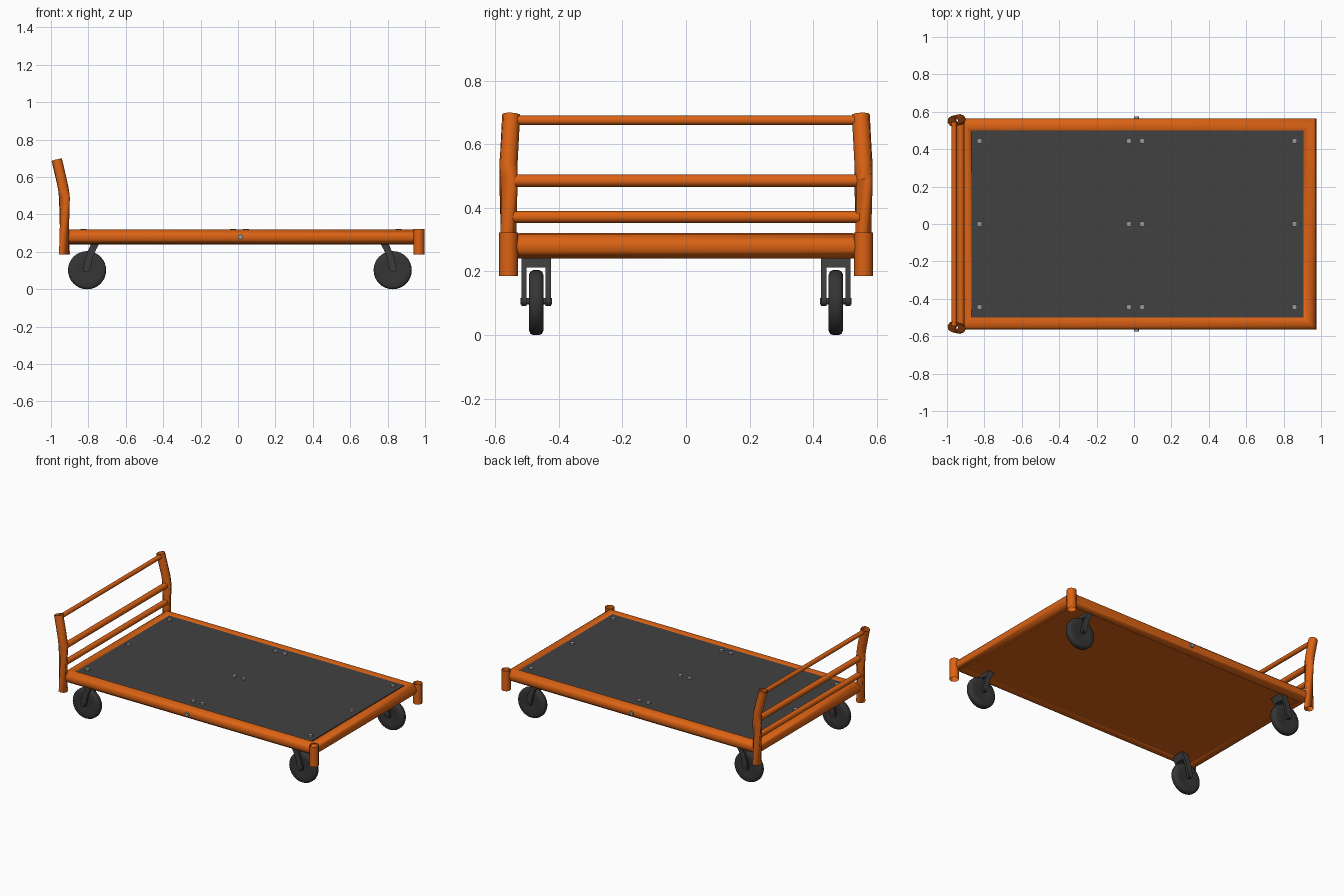
import bpy, bmesh, math
from mathutils import Vector

cube = bpy.data.objects.get("Cube")
if cube:
    bpy.data.objects.remove(cube)


def material(name, rgb):
    m = bpy.data.materials.new(name)
    m.use_nodes = True
    m.diffuse_color = (*rgb, 1)
    m.node_tree.nodes["Principled BSDF"].inputs["Base Color"].default_value = (*rgb, 1)
    return m


ORANGE = material("orange paint", (0.72, 0.125, 0.007))
DECK = material("dark grey deck", (0.053, 0.053, 0.053))
RUBBER = material("black rubber", (0.036, 0.036, 0.036))
FORK = material("charcoal metal", (0.045, 0.045, 0.045))
STEEL = material("grey steel", (0.32, 0.32, 0.32))


def finish(name, bm, mat, smooth=True, fix=True):
    if fix:
        bmesh.ops.recalc_face_normals(bm, faces=bm.faces)
    me = bpy.data.meshes.new(name)
    bm.to_mesh(me)
    bm.free()
    ob = bpy.data.objects.new(name, me)
    bpy.context.collection.objects.link(ob)
    me.materials.append(mat)
    if smooth:
        bpy.ops.object.select_all(action='DESELECT')
        ob.select_set(True)
        bpy.context.view_layer.objects.active = ob
        bpy.ops.object.shade_smooth_by_angle(angle=math.radians(50))
    return ob


def skin(bm, rings, closed=False):
    """Bridge successive rings of vertices with quads."""
    n = len(rings[0])
    pairs = list(zip(rings, rings[1:]))
    if closed:
        pairs.append((rings[-1], rings[0]))
    for a, b in pairs:
        for i in range(n):
            j = (i + 1) % n
            bm.faces.new((a[i], a[j], b[j], b[i]))


def tube(name, path, r, mat, sides=12, caps=True):
    path = [Vector(p) for p in path]
    bm = bmesh.new()
    rings = []
    for i, p in enumerate(path):
        t = path[min(i + 1, len(path) - 1)] - path[max(i - 1, 0)]
        q = t.to_track_quat('Z', 'Y')
        rings.append([bm.verts.new(p + q @ Vector((r * math.cos(a), r * math.sin(a), 0)))
                      for a in (2 * math.pi * k / sides for k in range(sides))])
    skin(bm, rings)
    if caps:
        bm.faces.new(rings[0])
        bm.faces.new(rings[-1])
    return finish(name, bm, mat)


def box(name, lo, hi, mat):
    bm = bmesh.new()
    bmesh.ops.create_cube(bm, size=1)
    for v in bm.verts:
        v.co = [(a + b) / 2 + c * (b - a) for a, b, c in zip(lo, hi, v.co)]
    return finish(name, bm, mat, smooth=False)


def prism(name, outline, y0, y1, mat):
    """Extrude an x-z outline along y."""
    bm = bmesh.new()
    rings = [[bm.verts.new((x, y, z)) for x, z in outline] for y in (y0, y1)]
    skin(bm, rings)
    for ring in rings:
        bm.faces.new(ring)
    return finish(name, bm, mat)


def wheel(name, x, y, z, profile, mat, sides=32):
    """Revolve a (radius, offset) profile around the y axis."""
    bm = bmesh.new()
    rings = [[bm.verts.new((x + r * math.cos(a), y + w, z + r * math.sin(a)))
              for a in (2 * math.pi * k / sides for k in range(sides))]
             for r, w in profile]
    skin(bm, rings)
    for ring in (rings[0], rings[-1]):
        bm.faces.new(ring)
    return finish(name, bm, mat)


# Mitred round-tube frame
FX, FY, FZ, FR, MID = 0.9175, 0.525, 0.28, 0.04, 0.0175
bm = bmesh.new()
angles = [2 * math.pi * k / 16 for k in range(16)]
frame = [[bm.verts.new((MID + sx * (FX + FR * math.cos(a)),
                        sy * (FY + FR * math.cos(a)), FZ + FR * math.sin(a)))
          for a in angles]
         for sx, sy in ((1, 1), (-1, 1), (-1, -1), (1, -1))]
skin(bm, frame, closed=True)
finish("frame", bm, ORANGE)

# Deck and painted under-panel
box("deck", (-0.87, -0.5, 0.29), (0.905, 0.5, 0.311), DECK)
box("under_panel", (-0.9, -0.525, 0.25), (0.935, 0.525, 0.29), ORANGE)

# Open corner posts and bent handle posts
for s, side in ((1, "back"), (-1, "front")):
    y = 0.558 * s
    tube("short_post_" + side, [(0.967, y, 0.185), (0.967, y, 0.322)],
         0.03, ORANGE, 8, caps=False)
    tube("handle_post_" + side,
         [(-0.928, y, 0.185), (-0.928, y, 0.49), (-0.934, y, 0.54),
          (-0.944, y * 0.995, 0.585), (-0.969, y * 0.985, 0.693)],
         0.029, ORANGE, 8, caps=False)

# Handle cross bars
for name, x, z, r in (("top_bar", -0.962, 0.675, 0.015),
                      ("middle_bar", -0.927, 0.485, 0.02),
                      ("lower_bar", -0.927, 0.371, 0.019)):
    tube(name, [(x, -0.545, z), (x, 0.545, z)], r, ORANGE)

# Deck bolts and side bolts
for x in (-0.826, -0.027, 0.043, 0.858):
    for y in (-0.444, 0, 0.444):
        tube("deck_bolt", [(x, y, 0.305), (x, y, 0.321)], 0.015, STEEL, 8)
for s in (-1, 1):
    tube("side_bolt", [(0.013, 0.55 * s, FZ), (0.013, 0.574 * s, FZ)], 0.014, STEEL, 8)

# Castors, forks leaning towards the middle
TYRE = [(0.03, -0.018), (0.06, -0.0225), (0.088, -0.0225), (0.098, -0.018), (0.102, -0.009)]
TYRE += [(r, -w) for r, w in reversed(TYRE)]
ARM = [(-0.018, 0.098), (-0.02, 0.113), (-0.007, 0.17), (0.008, 0.212), (0.026, 0.25),
       (0.068, 0.25), (0.048, 0.212), (0.03, 0.17), (0.017, 0.107), (0.008, 0.093), (-0.008, 0.091)]
HEAD = [(0.008, 0.212), (0.026, 0.255), (0.07, 0.255), (0.048, 0.212)]
for sx in (-1, 1):
    cx = 0.01 + sx * 0.817
    for sy in (-1, 1):
        cy = 0.471 * sy
        wheel("wheel", cx, cy, 0.102, TYRE, RUBBER)
        for off in (-0.038, 0.038):
            prism("fork_arm", [(cx - sx * x, z) for x, z in ARM],
                  cy + off - 0.008, cy + off + 0.008, FORK)
        prism("fork_head", [(cx - sx * x, z) for x, z in HEAD],
              cy - 0.046, cy + 0.046, FORK)
        tube("axle", [(cx, cy - 0.049, 0.106), (cx, cy + 0.049, 0.106)], 0.011, FORK, 10)
